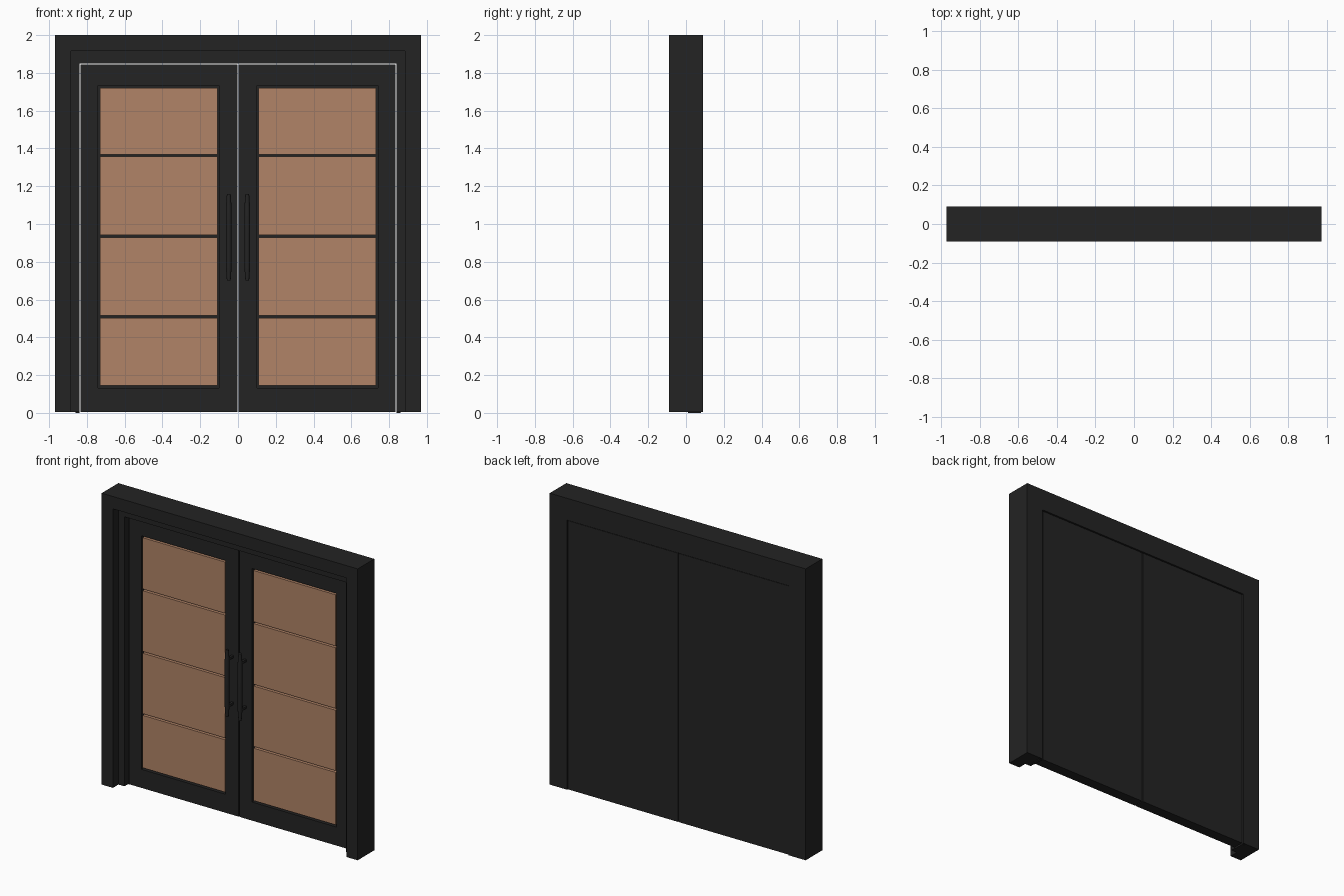
import bpy, bmesh, math

cube = bpy.data.objects.get("Cube")
if cube:
    bpy.data.objects.remove(cube)


def material(name, rgb, rough):
    m = bpy.data.materials.new(name)
    m.use_nodes = True
    m.diffuse_color = (*rgb, 1)
    node = m.node_tree.nodes["Principled BSDF"]
    node.inputs["Base Color"].default_value = (*rgb, 1)
    node.inputs["Roughness"].default_value = rough
    return m


black = material("black_paint", (0.017, 0.017, 0.017), 0.6)
wood = material("warm_wood", (0.44, 0.23, 0.135), 0.6)


def finish(name, bm, mat):
    bmesh.ops.recalc_face_normals(bm, faces=bm.faces)
    mesh = bpy.data.meshes.new(name)
    bm.to_mesh(mesh)
    bm.free()
    mesh.materials.append(mat)
    ob = bpy.data.objects.new(name, mesh)
    bpy.context.collection.objects.link(ob)
    return ob


def loft(name, loops, mat):
    """Skin a list of equal-length point loops and cap both ends."""
    bm = bmesh.new()
    rings = [[bm.verts.new(p) for p in loop] for loop in loops]
    for a, b in zip(rings, rings[1:]):
        for i in range(len(a)):
            j = (i + 1) % len(a)
            bm.faces.new((a[i], a[j], b[j], b[i]))
    bm.faces.new(rings[0])
    bm.faces.new(rings[-1])
    return finish(name, bm, mat)


def rect(x0, x1, z0, z1, y):
    return [(x0, y, z0), (x1, y, z0), (x1, y, z1), (x0, y, z1)]


def box(name, x0, x1, y0, y1, z0, z1, mat):
    return loft(name, [rect(x0, x1, z0, z1, y) for y in (y0, y1)], mat)


def arch(name, xo, zo, xi, zi, y0, y1, z0, mat):
    """Door surround: an upside-down U extruded in depth."""
    outline = [(-xo, z0), (-xo, zo), (xo, zo), (xo, z0),
               (xi, z0), (xi, zi), (-xi, zi), (-xi, z0)]
    return loft(name, [[(x, y, z) for x, z in outline] for y in (y0, y1)], mat)


# Stepped surround
arch("outer_frame", 0.97, 2.0, 0.885, 1.915, -0.09, 0.09, 0.004, black)
arch("inner_frame", 0.885, 1.915, 0.84, 1.85, -0.03, 0.09, 0.004, black)

DOOR_Y, DOOR_BACK, POCKET = 0.01, 0.084, 0.035
GAP = 0.006
plank_edges = [0.144, 0.509, 0.935, 1.363, 1.72]

for side, s in (("left", 1), ("right", -1)):
    # Jamb foot that reaches the ground
    box(side + "_jamb_foot", s * 0.84, s * 0.86, 0.01, 0.08, 0, 0.02, black)

    # Door leaf with a recessed pocket in its front
    leaf = (s * 0.003, s * 0.834, 0.005, 1.845)
    pocket = (s * 0.10, s * 0.74, 0.132, 1.732)
    loft(side + "_door", [rect(*leaf, DOOR_BACK), rect(*leaf, DOOR_Y),
                          rect(*pocket, DOOR_Y), rect(*pocket, POCKET)], black)

    # Four planks separated by narrow grooves
    for i, (lo, hi) in enumerate(zip(plank_edges, plank_edges[1:])):
        box(f"{side}_plank_{i + 1}", s * 0.108, s * 0.731, DOOR_Y + 0.002, POCKET,
            lo + (GAP if i else 0), hi - (GAP if i < 3 else 0), wood)

    # Pull handle: tapered bar on two standoffs
    def ring(r, z):
        angles = [math.tau * k / 12 for k in range(12)]
        return [(s * 0.049 + r * math.cos(a), -0.048 + r * math.sin(a), z) for a in angles]

    bar = loft(side + "_handle_bar", [ring(r, z) for r, z in
               ((0.010, 0.70), (0.015, 0.77), (0.015, 1.09), (0.010, 1.16))], black)
    for p in bar.data.polygons:
        p.use_smooth = len(p.vertices) == 4
    for label, z in (("lower", 0.77), ("upper", 1.09)):
        box(f"{side}_{label}_standoff", s * 0.041, s * 0.057, -0.048, DOOR_Y + 0.004,
            z - 0.008, z + 0.008, black)
